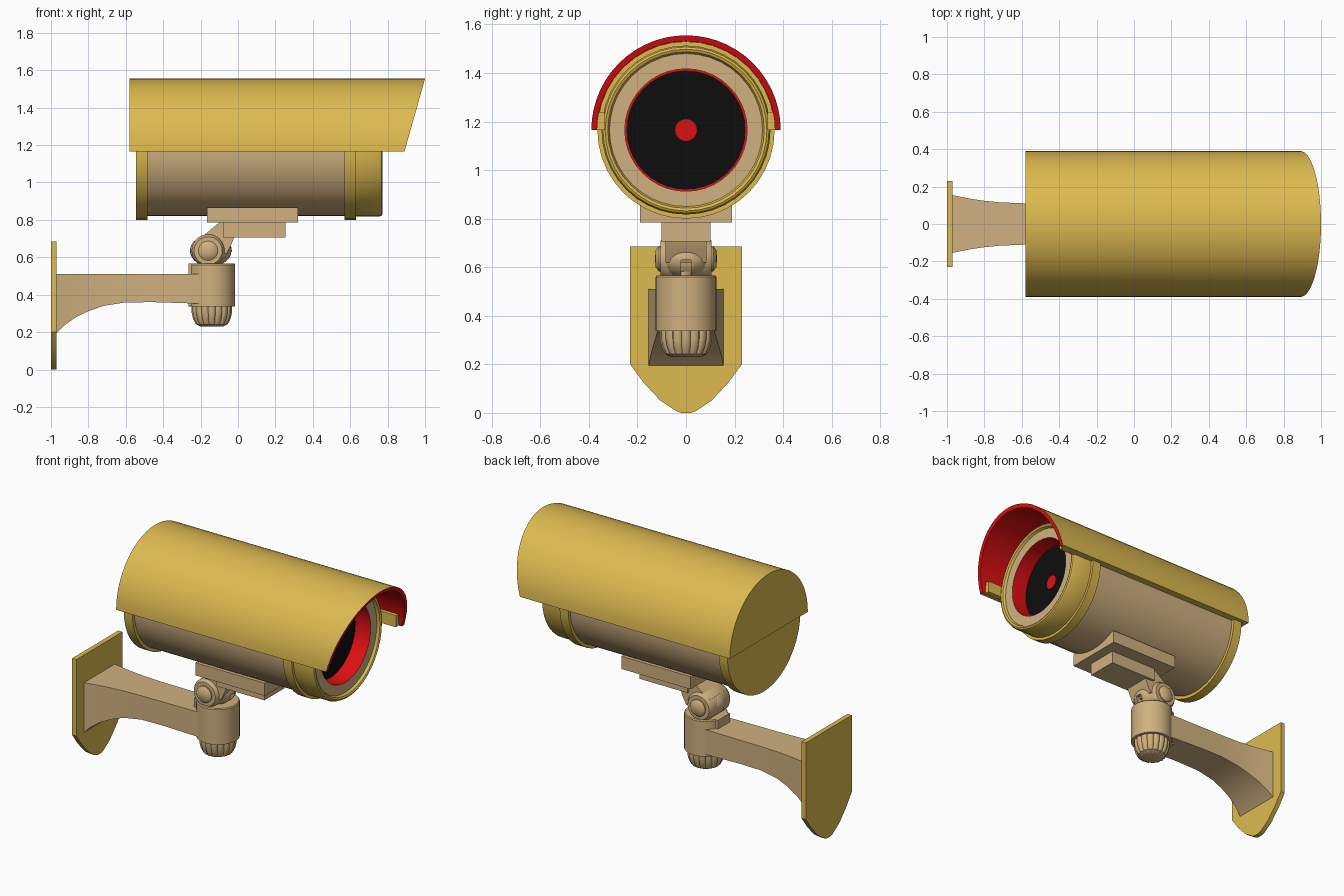
import bpy, bmesh, math
from mathutils import Vector

if "Cube" in bpy.data.objects:
    bpy.data.objects.remove(bpy.data.objects["Cube"])


def material(name, rgb):
    m = bpy.data.materials.new(name)
    m.diffuse_color = (*rgb, 1)
    m.use_nodes = True
    m.node_tree.nodes["Principled BSDF"].inputs["Base Color"].default_value = m.diffuse_color
    return m


YELLOW = material("mustard yellow", (0.72, 0.49, 0.08))
TAN = material("tan", (0.63, 0.44, 0.215))
RED = material("red", (0.74, 0.005, 0.006))
BLACK = material("black", (0.004, 0.004, 0.004))
AXIS_Z = 1.165      # height of the camera barrel axis
POST_X = -0.14      # position of the swivel post


def finish(name, bm, mats, angle=35):
    bmesh.ops.remove_doubles(bm, verts=bm.verts, dist=1e-5)
    bmesh.ops.recalc_face_normals(bm, faces=bm.faces)
    me = bpy.data.meshes.new(name)
    bm.to_mesh(me)
    bm.free()
    for m in mats:
        me.materials.append(m)
    me.shade_smooth()
    me.set_sharp_from_angle(angle=math.radians(angle))
    ob = bpy.data.objects.new(name, me)
    bpy.context.collection.objects.link(ob)
    return ob


def lathe(name, profile, axis, origin, mats, seg_mats=None, n=40, flute=None):
    """Revolve (radius, height) points round an axis; seg_mats colours each band."""
    bm = bmesh.new()
    rings = []
    for i, (r, h) in enumerate(profile):
        ring = []
        for k in range(n):
            a = 2 * math.pi * k / n
            rr = r * (flute(a, i) if flute else 1)
            c, s = rr * math.cos(a), rr * math.sin(a)
            p = {"x": (h, c, s), "y": (c, h, s), "z": (c, s, h)}[axis]
            ring.append(bm.verts.new(Vector(p) + Vector(origin)))
        rings.append(ring)
    for i in range(len(rings) - 1):
        a, b = rings[i], rings[i + 1]
        for k in range(n):
            j = (k + 1) % n
            if profile[i][0] == 0:
                f = bm.faces.new((a[0], b[k], b[j])) if k == -1 else bm.faces.new((a[k], b[k], b[j]))
            elif profile[i + 1][0] == 0:
                f = bm.faces.new((a[k], a[j], b[k]))
            else:
                f = bm.faces.new((a[k], a[j], b[j], b[k]))
            f.material_index = seg_mats[i] if seg_mats else 0
    return finish(name, bm, mats)


def loft(name, sections, mat, angle=35):
    """Skin a list of equal-length closed sections and cap both ends."""
    bm = bmesh.new()
    loops = [[bm.verts.new(p) for p in s] for s in sections]
    for a, b in zip(loops, loops[1:]):
        for k in range(len(a)):
            j = (k + 1) % len(a)
            bm.faces.new((a[k], a[j], b[j], b[k]))
    bm.faces.new(loops[0])
    bm.faces.new(loops[-1])
    return finish(name, bm, [mat], angle)


def box(name, x, y, z, mat):
    return loft(name, [[(px, y[0], z[0]), (px, y[1], z[0]), (px, y[1], z[1]), (px, y[0], z[1])]
                       for px in x], mat)


# Camera housing: rear cap, barrel, collar, rounded front rim and lens recess
housing = [(0, -0.545), (0.365, -0.545), (0.365, -0.485), (0.345, -0.485), (0.345, 0.57),
           (0.365, 0.57), (0.365, 0.63), (0.348, 0.63), (0.348, 0.755), (0.342, 0.768),
           (0.333, 0.773), (0.322, 0.768), (0.315, 0.752), (0.252, 0.752), (0.252, 0.645), (0, 0.645)]
lathe("camera_housing", housing, "x", (0, 0, AXIS_Z), [YELLOW, TAN, RED],
      [0, 0, 0, 1, 0, 0, 0, 0, 0, 0, 0, 0, 1, 2, 2])
lathe("lens_glass", [(0, 0.646), (0.245, 0.646), (0.245, 0.65), (0, 0.65)], "x", (0, 0, AXIS_Z), [BLACK])
lathe("lens_dot", [(0, 0.649), (0.045, 0.649), (0.045, 0.656), (0, 0.656)], "x", (0, 0, AXIS_Z), [RED], n=20)

# Sun hood: half tube with a slanted front, closed back, red lining
bm = bmesh.new()
N = 28


def hood_arc(r, x=None):
    out = []
    for k in range(N + 1):
        a = math.pi * k / N
        h = r * math.sin(a)
        out.append(bm.verts.new((x if x is not None else 0.89 + 0.282 * h, r * math.cos(a), AXIS_Z + h)))
    return out


ob_, of_, if_, ib_ = hood_arc(0.39, -0.58), hood_arc(0.39), hood_arc(0.366), hood_arc(0.366, -0.55)
for a, b, m in ((ob_, of_, 0), (of_, if_, 1), (if_, ib_, 1)):
    for k in range(N):
        bm.faces.new((a[k], a[k + 1], b[k + 1], b[k])).material_index = m
for k in (0, N):
    bm.faces.new((ob_[k], of_[k], if_[k], ib_[k]))
bm.faces.new((ob_[0], ib_[0], ib_[N], ob_[N]))
bm.faces.new(ob_)
bm.faces.new(ib_).material_index = 1
finish("sun_hood", bm, [YELLOW, RED])

# Rails that hold the hood to the housing
for side, label in ((1, "left"), (-1, "right")):
    box("hood_rail_" + label, (-0.54, 0.87), sorted((side * 0.335, side * 0.37)),
        (AXIS_Z + 0.001, AXIS_Z + 0.075), YELLOW)

# Mounting plates under the housing
box("mount_plate", (-0.165, 0.32), (-0.19, 0.19), (0.785, 0.865), TAN)
box("mount_block", (-0.08, 0.255), (-0.10, 0.10), (0.705, 0.79), TAN)

# Neck reaching from the block down into the knuckle
neck = [(-0.10, 0.786), (0.0, 0.786), (-0.015, 0.72), (-0.035, 0.67), (-0.06, 0.62),
        (-0.2, 0.62), (-0.225, 0.695), (-0.18, 0.72)]
loft("knuckle_neck", [[(x, y, z) for x, z in neck] for y in (-0.085, 0.085)], TAN)

# Knuckle ball with a slot in front, and its pivot pin
steps = 14
ball = [(0.112 * math.sin(math.pi * i / steps) if 0 < i < steps else 0, -0.085 * math.cos(math.pi * i / steps))
        for i in range(steps + 1)]
knuckle = lathe("knuckle", ball, "z", (-0.145, 0, 0.635), [TAN], n=32)
slot = box("slot_cutter", (-0.09, 0.02), (-0.02, 0.02), (0.5, 0.63), TAN)
slot.hide_render = True
slot.hide_viewport = True
cut = knuckle.modifiers.new("slot", "BOOLEAN")
cut.operation = "DIFFERENCE"
cut.object = slot
lathe("pivot_barrel", [(0, -0.105), (0.075, -0.105), (0.088, -0.085), (0.088, 0.085), (0.075, 0.105), (0, 0.105)],
      "y", (-0.16, 0, 0.635), [TAN], n=32)
lathe("pivot_pin", [(0, -0.128), (0.035, -0.125), (0.052, -0.112), (0.052, 0.112), (0.035, 0.125), (0, 0.128)],
      "y", (-0.16, 0, 0.635), [TAN], n=24)

# Swivel post and fluted knob
lathe("swivel_post", [(0, 0.338), (0.125, 0.338), (0.125, 0.56), (0.12, 0.566), (0, 0.566)],
      "z", (POST_X, 0, 0), [TAN])
lathe("fluted_knob", [(0, 0.23), (0.06, 0.23), (0.085, 0.242), (0.1, 0.27), (0.108, 0.305), (0.108, 0.345), (0, 0.345)],
      "z", (POST_X, 0, 0), [TAN], n=96,
      flute=lambda a, i: 1 - 0.09 * (1 - abs(math.cos(8 * a))) ** 2 if i in (2, 3, 4, 5) else 1)

# Wall arm flaring towards the plate: x, half width, underside height
arm = [(-0.975, 0.155, 0.19), (-0.93, 0.146, 0.235), (-0.87, 0.134, 0.278), (-0.8, 0.124, 0.312),
       (-0.72, 0.116, 0.34), (-0.6, 0.111, 0.359), (-0.45, 0.109, 0.36), (-0.2, 0.105, 0.352)]
loft("wall_arm", [[(x, -w, z), (x, w, z), (x, w, 0.51), (x, -w, 0.51)] for x, w, z in arm], TAN)
box("arm_clamp", (-0.265, -0.14), (-0.06, 0.06), (0.34, 0.566), TAN)

# Wall plate with a shield-shaped lower end
half = [(0.23, 0.685), (0.23, 0.2), (0.175, 0.125), (0.105, 0.05), (0.04, 0.007), (0.018, 0)]
outline = half + [(-y, z) for y, z in reversed(half)]
loft("wall_plate", [[(x, y, z) for y, z in outline] for x in (-1.0, -0.97)], YELLOW)
